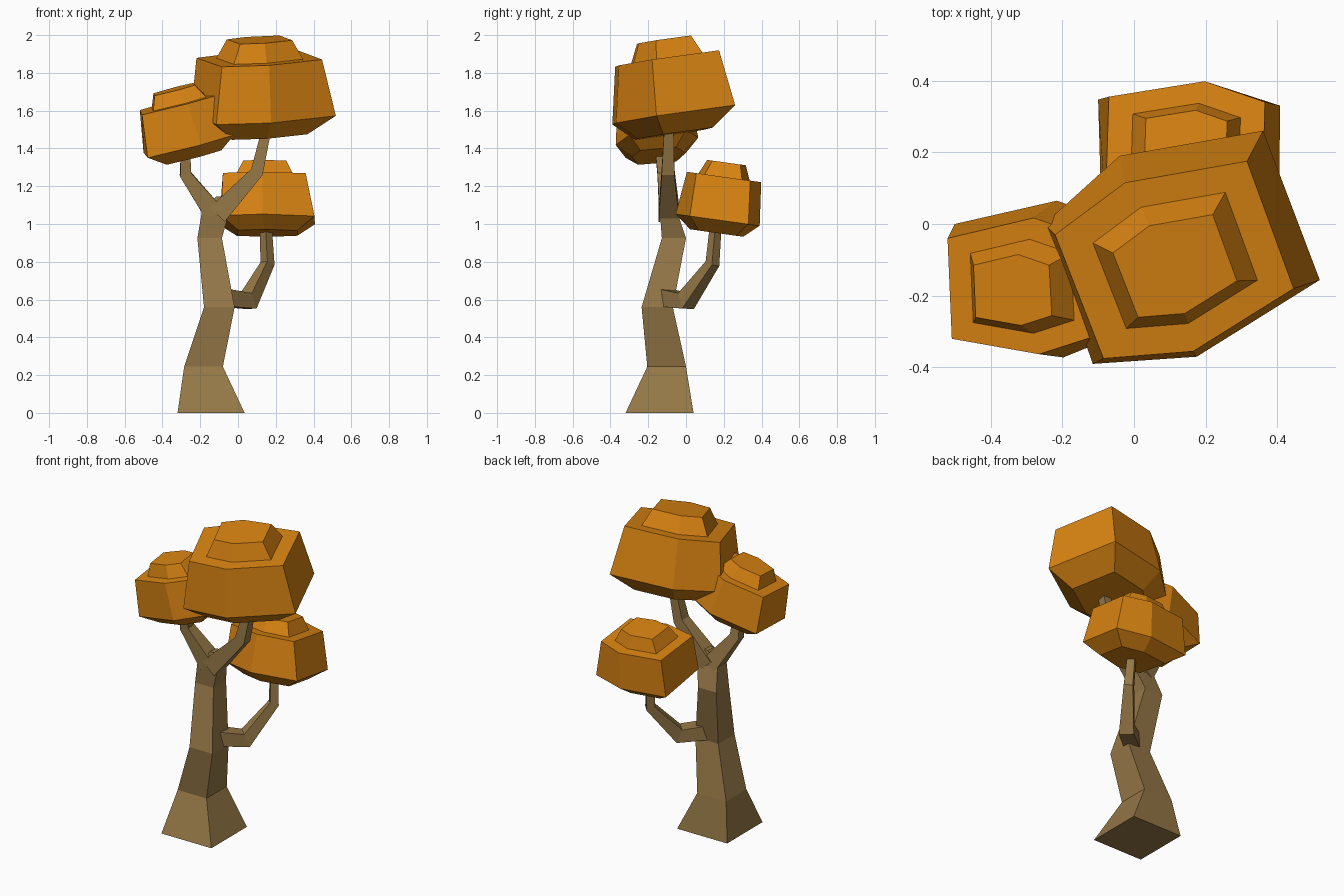
import bpy, bmesh
from mathutils import Vector

if "Cube" in bpy.data.objects:
    bpy.data.objects.remove(bpy.data.objects["Cube"])


def material(name, rgb):
    m = bpy.data.materials.new(name)
    m.diffuse_color = (*rgb, 1)
    m.use_nodes = True
    m.node_tree.nodes["Principled BSDF"].inputs["Base Color"].default_value = m.diffuse_color
    return m


BARK = material("brown bark", (0.300, 0.185, 0.062))
LEAF = material("orange foliage", (0.68, 0.225, 0.006))


def loft(name, rings, mat):
    """Join equal-sized rings of points into a closed flat-shaded solid."""
    bm = bmesh.new()
    vs = [[bm.verts.new(p) for p in ring] for ring in rings]
    n = len(vs[0])
    for a, b in zip(vs, vs[1:]):
        for i in range(n):
            j = (i + 1) % n
            bm.faces.new((a[i], a[j], b[j], b[i]))
    bm.faces.new(vs[0][::-1])
    bm.faces.new(vs[-1])
    bmesh.ops.recalc_face_normals(bm, faces=bm.faces)
    me = bpy.data.meshes.new(name)
    bm.to_mesh(me)
    bm.free()
    me.materials.append(mat)
    ob = bpy.data.objects.new(name, me)
    bpy.context.collection.objects.link(ob)
    return ob


def branch(name, side, stations):
    """Square tube along (x, y, z, half width) stations."""
    pts = [Vector(s[:3]) for s in stations]
    rings = []
    for i, (p, s) in enumerate(zip(pts, stations)):
        t = Vector()
        if i > 0:
            t += (p - pts[i - 1]).normalized()
        if i < len(pts) - 1:
            t += (pts[i + 1] - p).normalized()
        t.normalize()
        u = Vector(side)
        u = (u - t * u.dot(t)).normalized()
        v = t.cross(u)
        rings.append([p + (u * a + v * b) * s[3]
                      for a, b in ((-1, -1), (1, -1), (1, 1), (-1, 1))])
    loft(name, rings, BARK)


def canopy(name, lower, upper, centre, tilt, heights):
    """Tilted six-sided crown: tapered base, wide body, stepped cap."""
    def ring(pts, h):
        return [(x, y, h + tilt[0] * x + tilt[1] * y) for x, y in pts]

    def shrink(pts, c, k, shift):
        return [(c[0] + (x - c[0]) * k + shift * tilt[0],
                 c[1] + (y - c[1]) * k + shift * tilt[1]) for x, y in pts]

    mid = [sum(p[i] for p in lower) / 6 for i in (0, 1)]
    z_base, z_low, z_up, z_top = heights
    loft(name, [ring(shrink(lower, mid, 0.63, 0.05), z_base),
                ring(lower, z_low),
                ring(upper, z_up),
                ring(shrink(upper, centre, 0.69, 0), z_up),
                ring(shrink(upper, centre, 0.52, -0.1), z_top)], LEAF)


# Trunk: square sections as (z, x0, x1, y0, y1)
sections = [(0, -.32, .035, -.32, .04), (.245, -.285, -.08, -.205, 0),
            (.56, -.18, -.018, -.235, -.07), (.925, -.215, -.085, -.128, 0),
            (1.06, -.192, -.048, -.138, -.045), (1.145, -.115, -.075, -.12, -.06)]
loft("trunk", [[(x0, y0, z), (x1, y0, z), (x1, y1, z), (x0, y1, z)]
               for z, x0, x1, y0, y1 in sections], BARK)

# Branches
branch("right_branch", (0, 1, 0), [(-.11, -.09, 1.05, .055), (.1, -.095, 1.275, .034),
                                   (.158, -.09, 1.53, .024)])
branch("left_branch", (0, 1, 0), [(-.13, -.09, 1.06, .052), (-.278, -.12, 1.263, .031),
                                  (-.278, -.145, 1.44, .022)])
branch("low_branch", (-.65, .75, 0), [(-.08, -.11, .61, .046), (.055, .0, .592, .044),
                                      (.156, .14, .79, .027), (.147, .158, 1.0, .022)])

# Foliage crowns
canopy("top_crown",
       [(-.115, -.39), (.175, -.37), (.518, -.156), (.36, .26), (-.04, .19), (-.25, 0)],
       [(-.085, -.375), (.165, -.355), (.445, -.18), (.315, .175), (-.025, .115), (-.22, -.03)],
       (.12, -.105), (.02, .145), (1.485, 1.585, 1.888, 1.99))
canopy("left_crown",
       [(-.478, -.32), (-.197, -.372), (-.02, -.3), (-.03, 0), (-.215, .065), (-.5, 0)],
       [(-.508, -.32), (-.265, -.363), (-.1, -.31), (-.115, -.04), (-.28, .017), (-.52, -.04)],
       (-.315, -.175), (.26, .1), (1.437, 1.507, 1.742, 1.82))
canopy("back_crown",
       [(-.09, 0), (.13, -.055), (.405, .02), (.407, .33), (.195, .39), (-.1, .347)],
       [(-.08, .045), (.13, .005), (.358, .055), (.365, .34), (.197, .398), (-.07, .355)],
       (.145, .2), (0, -.14), (.975, 1.045, 1.277, 1.355))
